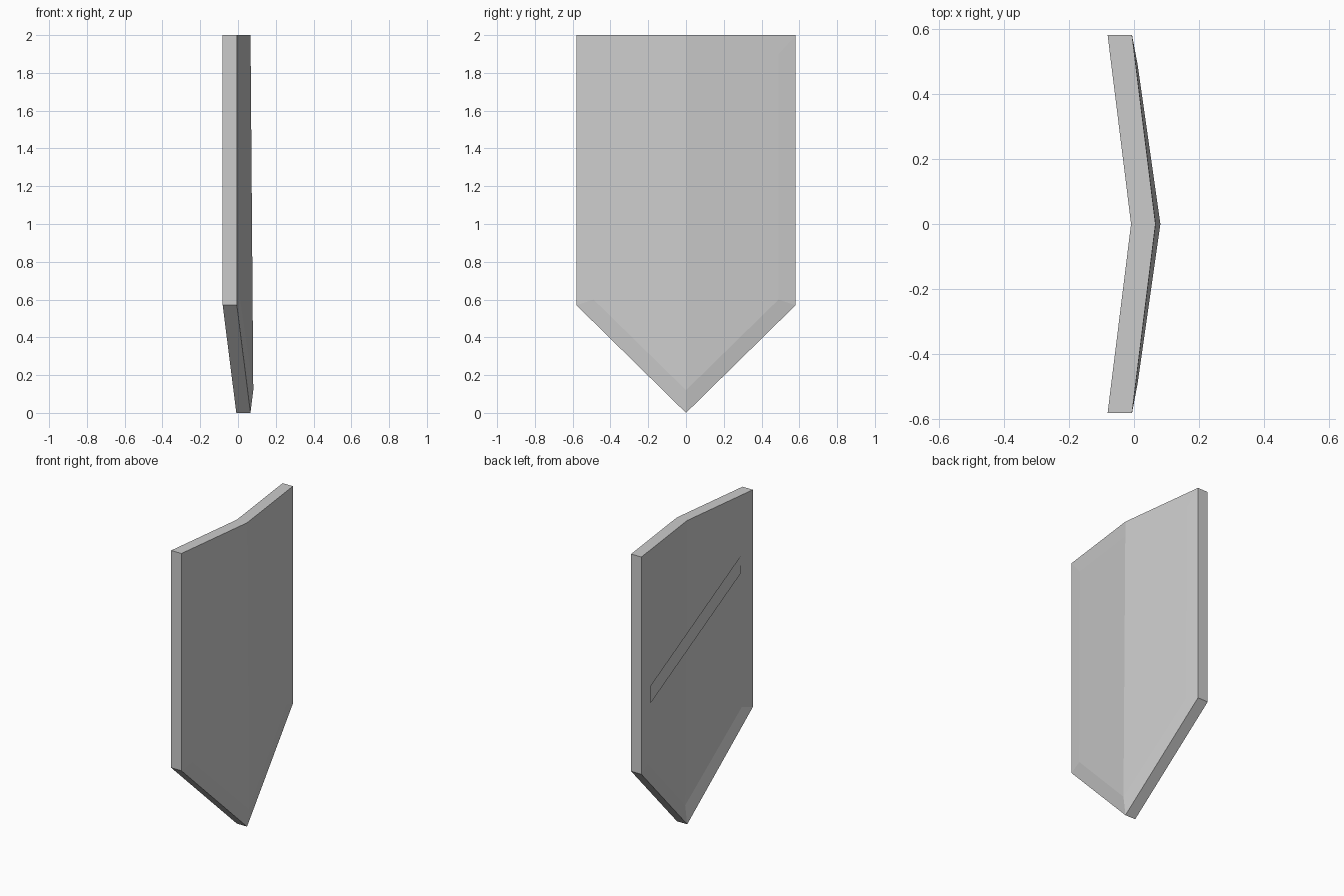
import bpy, bmesh

if "Cube" in bpy.data.objects:
    bpy.data.objects.remove(bpy.data.objects["Cube"])

# Half outlines (x, y, z) of the outer face: rim and slightly domed inner panel
THICK = 0.075
RIM = [(0.066, 0, 2), (-0.006, 0.58, 2), (-0.006, 0.58, 0.57), (0.066, 0, 0)]
PANEL = [(0.067, 0, 1.9), (0.006, 0.49, 1.9), (0.011, 0.49, 0.6), (0.081, 0, 0.12)]


def finish(bm, name):
    mesh = bpy.data.meshes.new(name)
    bm.to_mesh(mesh)
    bm.free()
    obj = bpy.data.objects.new(name, mesh)
    bpy.context.collection.objects.link(obj)
    return obj


# Shield board: both halves of the folded face, thickened towards the back
bm = bmesh.new()
for side in (1, -1):
    rim = [bm.verts.new((x, y * side, z)) for x, y, z in RIM]
    panel = [bm.verts.new((x, y * side, z)) for x, y, z in PANEL]
    faces = [panel] + [[rim[i], rim[i + 1], panel[i + 1], panel[i]] for i in range(3)]
    for f in faces:
        bm.faces.new(f)
bmesh.ops.remove_doubles(bm, verts=bm.verts[:], dist=0.0005)
back = bmesh.ops.extrude_face_region(bm, geom=bm.faces[:], use_keep_orig=True)
moved = [g for g in back["geom"] if isinstance(g, bmesh.types.BMVert)]
bmesh.ops.translate(bm, verts=moved, vec=(-THICK, 0, 0))
bmesh.ops.recalc_face_normals(bm, faces=bm.faces[:])
finish(bm, "shield_board")

# Arm strap: thin diagonal band across the hollow back
bm = bmesh.new()
corners = [(y, 1.3 - 0.53 * y + dz) for y, dz in
           ((-0.47, -0.058), (-0.47, 0.058), (0.47, 0.058), (0.47, -0.058))]
bm.faces.new([bm.verts.new((-0.071, y, z)) for y, z in corners])
bm.normal_update()
if bm.faces[:][0].normal.x > 0:
    bmesh.ops.reverse_faces(bm, faces=bm.faces[:])
finish(bm, "arm_strap")
